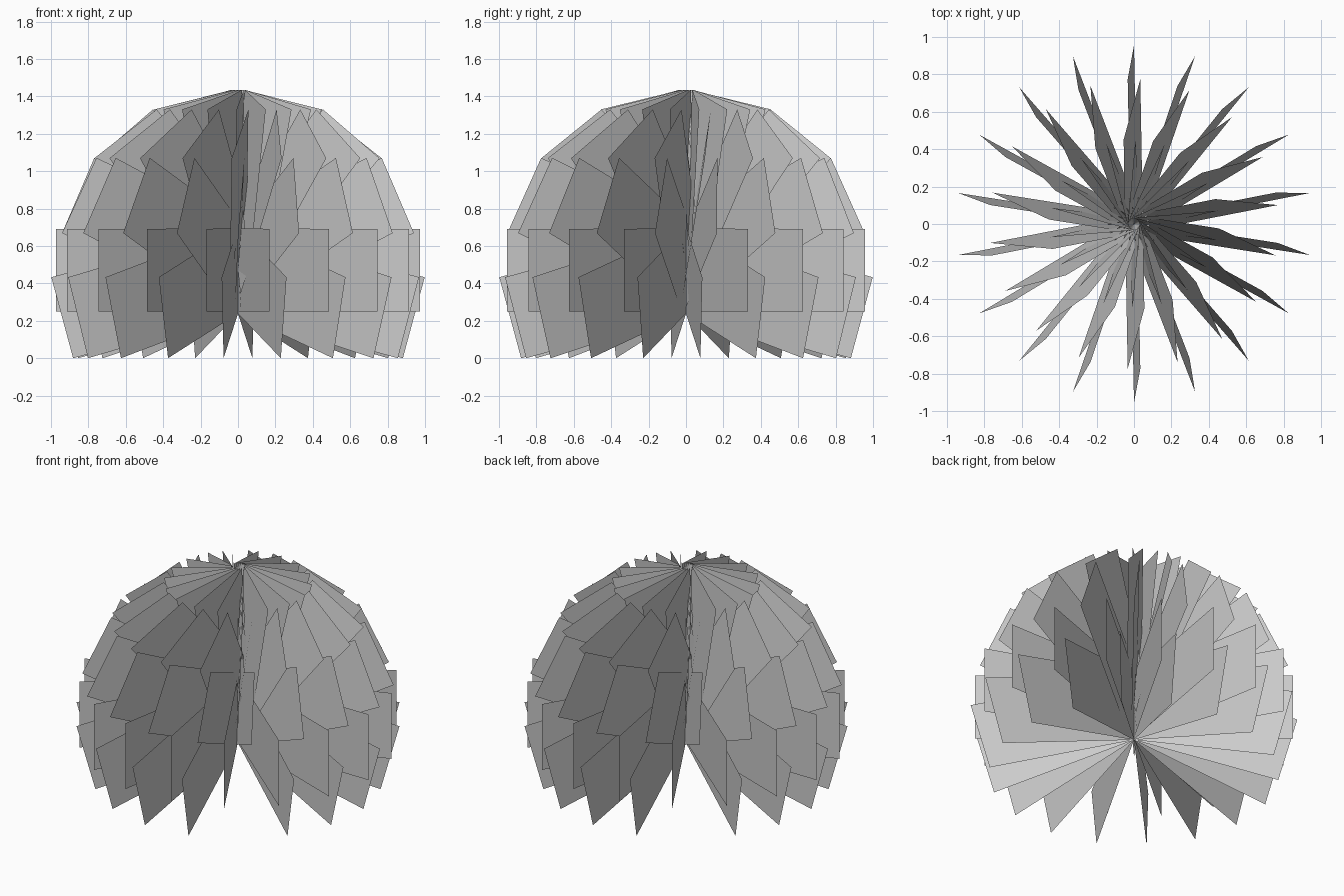
import bpy
import bmesh
from math import radians, cos, sin
from mathutils import Vector, Matrix

cube = bpy.data.objects.get("Cube")
if cube:
    bpy.data.objects.remove(cube, do_unlink=True)

# single plain grey
grey = bpy.data.materials.new("plain_grey")
grey.use_nodes = True
colour = (0.6, 0.6, 0.6, 1.0)
grey.diffuse_color = colour
grey.node_tree.nodes["Principled BSDF"].inputs["Base Color"].default_value = colour

COUNT = 18
HUB = Vector((0, 0, 0.471))


def polar(radius, angle, z):
    a = radians(angle)
    return Vector((radius * cos(a), radius * sin(a), z))


def card_ring(name, lower, upper):
    """Ring of flat rectangular cards; lower/upper are the outer corners
    of the first card as (radius, angle, height)."""
    low, high = polar(*lower), polar(*upper)
    half = (high - low) / 2
    corners = [HUB - half, low, high, HUB + half]
    bm = bmesh.new()
    for i in range(COUNT):
        turn = Matrix.Rotation(radians(360 / COUNT * i), 3, 'Z')
        bm.faces.new([bm.verts.new(turn @ c) for c in corners])
    mesh = bpy.data.meshes.new(name)
    bm.to_mesh(mesh)
    bm.free()
    mesh.materials.append(grey)
    ring = bpy.data.objects.new(name, mesh)
    bpy.context.collection.objects.link(ring)


# tiers of cards, from the drooping skirt up to the crown
card_ring("drooping_cards", (0.885, 5, 0.0), (1.002, 5, 0.433))
card_ring("level_cards", (0.972, 0, 0.249), (0.972, 0, 0.692))
card_ring("raised_cards", (0.955, 10, 0.669), (0.775, 12.5, 1.071))
card_ring("steep_cards", (0.775, 7.5, 1.069), (0.455, 17, 1.33))
card_ring("crown_cards", (0.455, 9, 1.33), (0.04, 60, 1.435))
